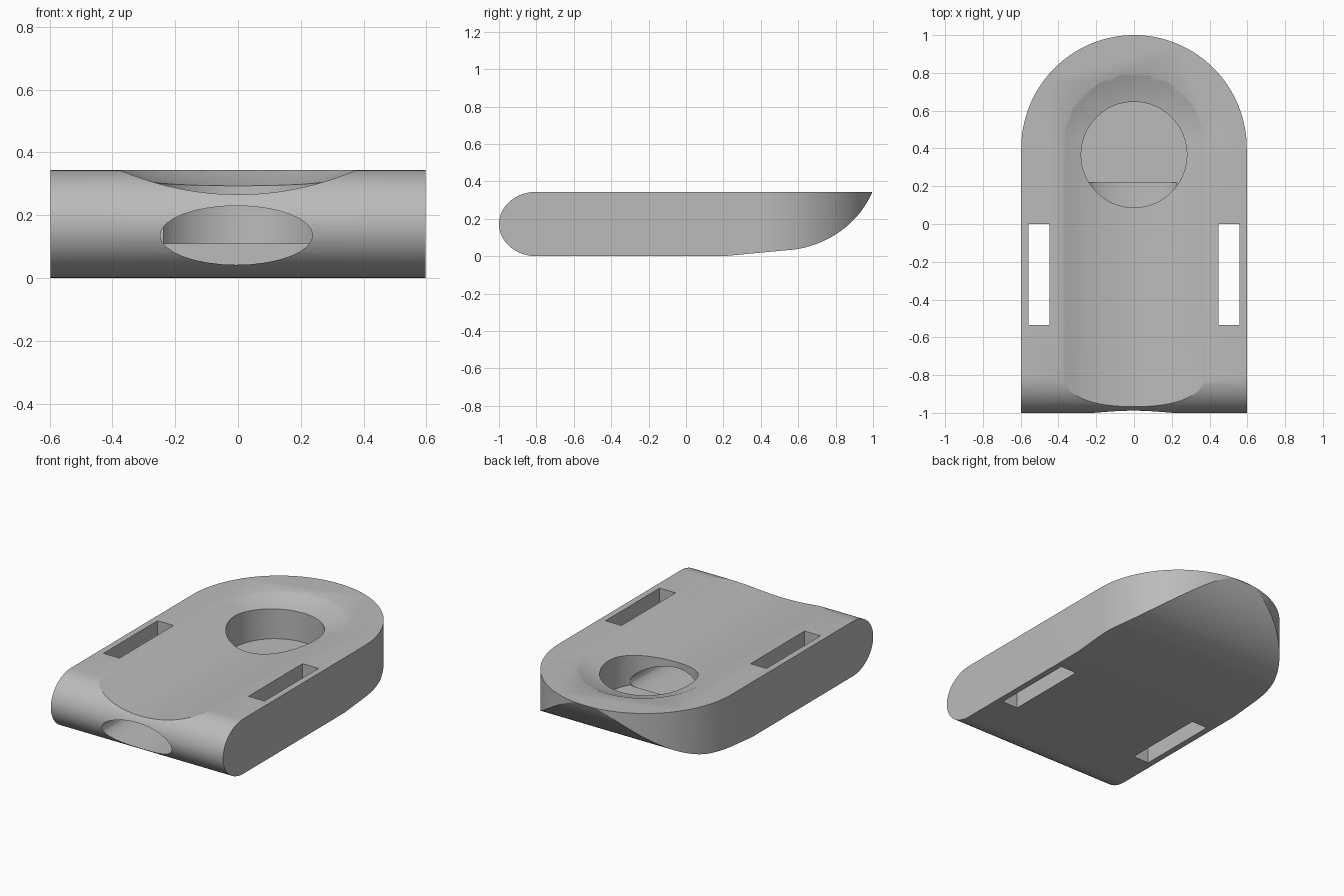
import bpy, bmesh, math
from mathutils import Matrix

cube = bpy.data.objects.get("Cube")
if cube:
    bpy.data.objects.remove(cube)

grey = bpy.data.materials.new("plain grey")
grey.use_nodes = True
color = (0.5, 0.5, 0.5, 1)
grey.diffuse_color = color
grey.node_tree.nodes["Principled BSDF"].inputs["Base Color"].default_value = color

HEIGHT = 0.344
WIDTH = 0.597


def finish(name, bm):
    bmesh.ops.recalc_face_normals(bm, faces=bm.faces)
    mesh = bpy.data.meshes.new(name)
    bm.to_mesh(mesh)
    bm.free()
    mesh.materials.append(grey)
    obj = bpy.data.objects.new(name, mesh)
    bpy.context.collection.objects.link(obj)
    return obj


def prism(name, points, direction):
    """Extrude a closed loop of 3D points along a direction."""
    bm = bmesh.new()
    face = bm.faces.new([bm.verts.new(p) for p in points])
    grown = bmesh.ops.extrude_face_region(bm, geom=[face])["geom"]
    verts = [v for v in grown if isinstance(v, bmesh.types.BMVert)]
    bmesh.ops.translate(bm, vec=direction, verts=verts)
    return finish(name, bm)


def arc(cx, cy, rx, ry, start, end, steps):
    angles = [math.radians(start + (end - start) * i / steps) for i in range(steps + 1)]
    return [(cx + rx * math.cos(a), cy + ry * math.sin(a)) for a in angles]


# Side profile: rounded front, flat underside, upswept back
half = HEIGHT / 2
profile = arc(-0.8, half, 0.2, half, 90, 270, 40)
profile += [(0.2, 0), (0.52, 0.03)]
profile += arc(0.5, 0.53, 0.535, 0.5, -82, -22, 24)
profile += [(1.0, HEIGHT)]
body = prism("body", [(-0.8, y, z) for y, z in profile], (1.6, 0, 0))

# Plan outline: straight sides with a semicircular back
plan = [(-WIDTH, -1.2), (WIDTH, -1.2)] + arc(0, 0.4, WIDTH, 0.6, 0, 180, 64)
outline = prism("outline_helper", [(x, y, -0.2) for x, y in plan], (0, 0, 1))

# Shallow channel with a domed end
bm = bmesh.new()
R = 0.95
bmesh.ops.create_uvsphere(bm, u_segments=192, v_segments=96, radius=R,
                          matrix=Matrix.Rotation(math.pi / 2, 4, "X"))
bmesh.ops.delete(bm, geom=[v for v in bm.verts if v.co.y < -0.001], context="VERTS")
rim = [e for e in bm.edges if e.is_boundary]
sides = bmesh.ops.extrude_edge_only(bm, edges=rim)["geom"]
bmesh.ops.translate(bm, vec=(0, -1.7, 0),
                    verts=[v for v in sides if isinstance(v, bmesh.types.BMVert)])
bmesh.ops.holes_fill(bm, edges=[e for e in bm.edges if e.is_boundary], sides=0)
bmesh.ops.translate(bm, vec=(0, 0.42, 0.266 + R), verts=bm.verts)
channel = finish("channel_cutter", bm)

# Round pocket and the oval tunnel that reaches it from the front
pocket = prism("pocket_cutter",
               [(x, y, 0.11) for x, y in arc(0, 0.367, 0.28, 0.28, 0, 360, 64)[:-1]],
               (0, 0, 0.6))
tunnel = prism("tunnel_cutter",
               [(x, -1.2, z) for x, z in arc(-0.005, 0.136, 0.243, 0.094, 0, 360, 32)[:-1]],
               (0, 1.42, 0))

# Strap slots on both sides
slots = []
for side in (-1, 1):
    inner, outer = side * 0.447, side * 0.558
    corners = [(inner, -0.535), (outer, -0.535), (outer, 0), (inner, 0)]
    slots.append(prism("slot_cutter", [(x, y, -0.2) for x, y in corners], (0, 0, 1)))


def cut(helper, operation):
    mod = body.modifiers.new(helper.name, "BOOLEAN")
    mod.object = helper
    mod.operation = operation
    mod.solver = "EXACT"
    bpy.context.view_layer.objects.active = body
    bpy.ops.object.modifier_apply(modifier=mod.name)
    bpy.data.objects.remove(helper)


cut(outline, "INTERSECT")
for cutter in [channel, pocket, tunnel] + slots:
    cut(cutter, "DIFFERENCE")

# Smooth curves, crisp edges
bpy.ops.object.select_all(action="DESELECT")
body.select_set(True)
bpy.context.view_layer.objects.active = body
bpy.ops.object.shade_smooth_by_angle(angle=math.radians(25))
